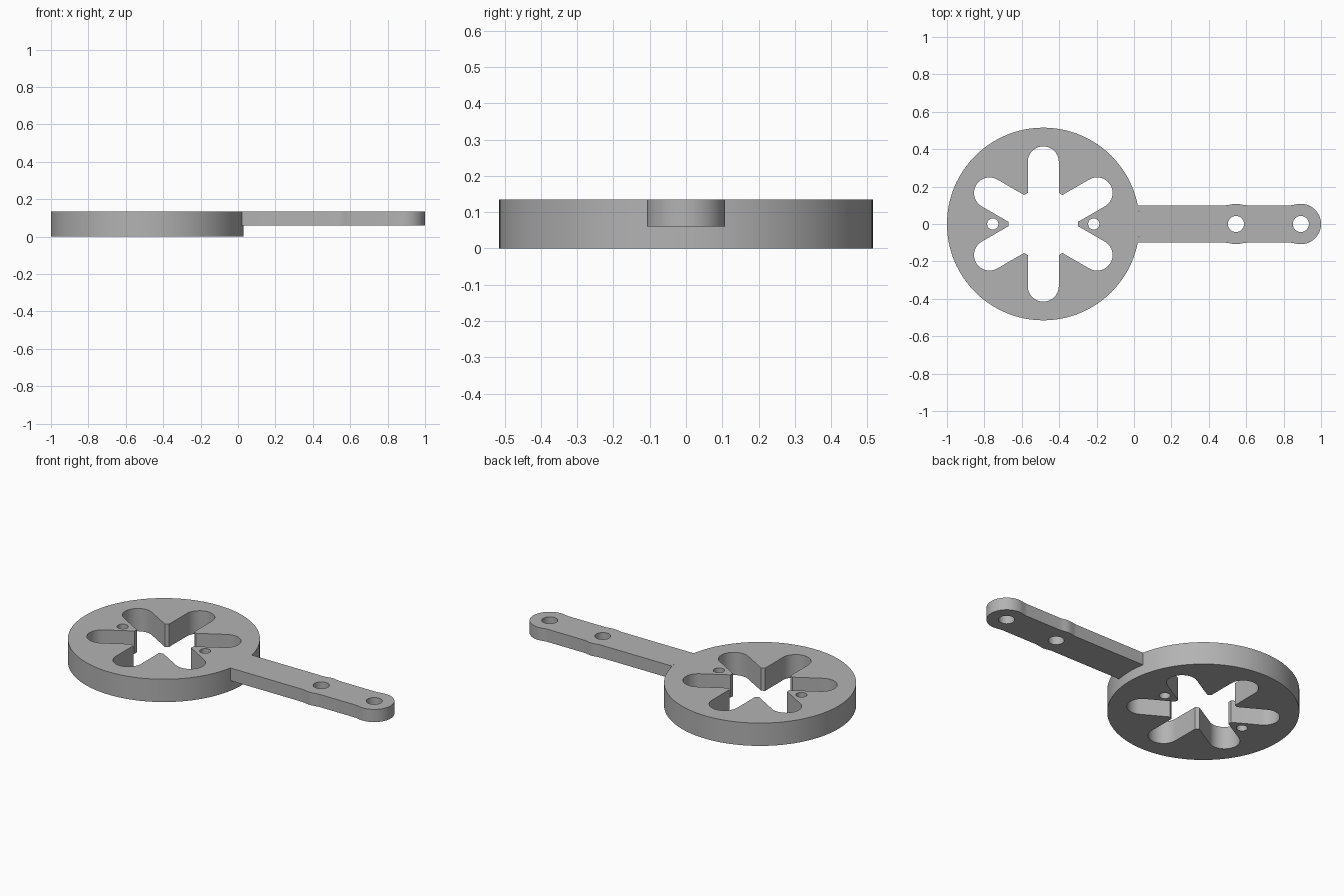
import bpy
import bmesh
import math

cube = bpy.data.objects.get("Cube")
if cube:
    bpy.data.objects.remove(cube, do_unlink=True)

metal = bpy.data.materials.new("grey metal")
GREY = (0.45, 0.45, 0.45, 1)
metal.use_nodes = True
metal.diffuse_color = GREY
metal.node_tree.nodes["Principled BSDF"].inputs["Base Color"].default_value = GREY


def arc(cx, cy, r, start, end, n):
    """Points along an arc, angles in degrees, both ends included."""
    steps = [math.radians(start + (end - start) * i / n) for i in range(n + 1)]
    return [(cx + r * math.cos(a), cy + r * math.sin(a)) for a in steps]


def circle(cx, cy, r, n=48):
    return arc(cx, cy, r, 0, 360, n)[:-1]


def plate(name, loops, z0, z1):
    """Extrude an outline with holes into a solid plate."""
    curve = bpy.data.curves.new(name, "CURVE")
    curve.dimensions = "2D"
    curve.fill_mode = "BOTH"
    curve.extrude = (z1 - z0) / 2
    for loop in loops:
        spline = curve.splines.new("POLY")
        spline.points.add(len(loop) - 1)
        for point, (x, y) in zip(spline.points, loop):
            point.co = (x, y, 0, 1)
        spline.use_cyclic_u = True
    obj = bpy.data.objects.new(name, curve)
    bpy.context.collection.objects.link(obj)
    bpy.ops.object.select_all(action="DESELECT")
    obj.select_set(True)
    bpy.context.view_layer.objects.active = obj
    bpy.ops.object.convert(target="MESH")
    obj = bpy.context.object
    bm = bmesh.new()
    bm.from_mesh(obj.data)
    bmesh.ops.remove_doubles(bm, verts=bm.verts, dist=0.0001)
    bmesh.ops.translate(bm, verts=bm.verts, vec=(0, 0, (z0 + z1) / 2))
    bmesh.ops.recalc_face_normals(bm, faces=bm.faces)
    bm.to_mesh(obj.data)
    bm.free()
    obj.data.materials.clear()
    obj.data.materials.append(metal)
    bpy.ops.object.shade_smooth_by_angle(angle=math.radians(30))
    return obj


TOP = 0.135
DISC_X, DISC_R = -0.485, 0.515
SLOT_R, SLOT_REACH, BORE = 0.083, 0.332, 0.186
ARM_HALF, BOSS_R = 0.1, 0.108
BOSSES = (0.545, 0.892)

# Six rounded slots around a central bore, as one star-shaped opening
inner = math.sqrt(BORE ** 2 - SLOT_R ** 2)
slot = [(inner, -SLOT_R)] + arc(SLOT_REACH, 0, SLOT_R, -90, 90, 20) + [(inner, SLOT_R)]
star = []
for k in range(6):
    a = math.radians(30 + 60 * k)
    star += [(DISC_X + x * math.cos(a) - y * math.sin(a),
              x * math.sin(a) + y * math.cos(a)) for x, y in slot]

# Round head with the star and two pin holes
pins = [circle(DISC_X + s * 0.27, 0, 0.03, 32) for s in (-1, 1)]
plate("round_head", [circle(DISC_X, 0, DISC_R, 128), star] + pins, 0, TOP)


# Handle: straight sides that swell softly at the two bolt holes
def swell(cx, offsets):
    return [(cx + 0.06 * t, ARM_HALF + (BOSS_R - ARM_HALF) * (1 + math.cos(math.pi * t)) / 2)
            for t in offsets]


root = math.degrees(math.asin(ARM_HALF / DISC_R))
upper = swell(BOSSES[0], [i / 8 for i in range(-8, 9)])
upper += swell(BOSSES[1], [i / 8 for i in range(-8, 0)])
lower = [(x, -y) for x, y in upper]
outline = (arc(DISC_X, 0, DISC_R, root, -root, 12) + lower
           + arc(BOSSES[1], 0, BOSS_R, -90, 90, 32) + upper[::-1])
plate("handle", [outline] + [circle(x, 0, 0.043) for x in BOSSES], 0.06, TOP)
